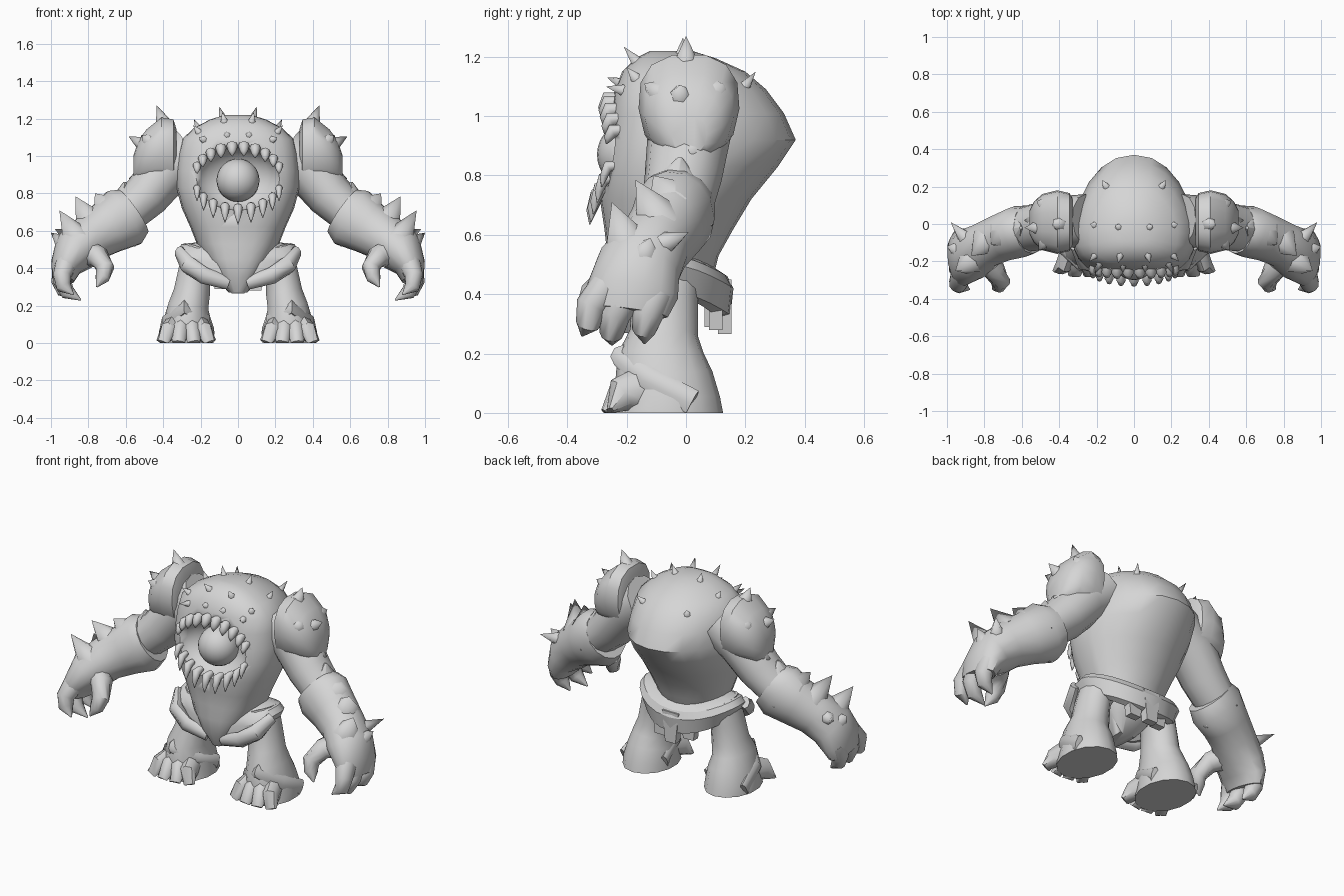
import bpy, bmesh, math
from mathutils import Vector
from mathutils.bvhtree import BVHTree

cube = bpy.data.objects.get("Cube")
if cube:
    bpy.data.objects.remove(cube, do_unlink=True)

STONE = bpy.data.materials.new("stone_grey")
STONE.use_nodes = True
GREY = (0.67, 0.67, 0.67, 1)
STONE.diffuse_color = GREY
STONE.node_tree.nodes["Principled BSDF"].inputs["Base Color"].default_value = GREY


def finish(name, bm, mirror=False, angle=45):
    bmesh.ops.recalc_face_normals(bm, faces=bm.faces)
    mesh = bpy.data.meshes.new(name)
    bm.to_mesh(mesh)
    bm.free()
    mesh.materials.append(STONE)
    obj = bpy.data.objects.new(name, mesh)
    bpy.context.collection.objects.link(obj)
    bpy.ops.object.select_all(action="DESELECT")
    obj.select_set(True)
    bpy.context.view_layer.objects.active = obj
    bpy.ops.object.shade_smooth_by_angle(angle=math.radians(angle))
    if mirror:
        obj.modifiers.new("mirror", "MIRROR")
    return obj


def skin(bm, rings):
    loops = [[bm.verts.new((p[0], p[1], max(p[2], 0))) for p in r] for r in rings]
    n = len(loops[0])
    for a, b in zip(loops, loops[1:]):
        for i in range(n):
            j = (i + 1) % n
            bm.faces.new((a[i], a[j], b[j], b[i]))
    bm.faces.new(loops[0][::-1])
    bm.faces.new(loops[-1])


def tube(bm, pts, ref=(0, 1, 0), n=10):
    # each point is x, y, z, radius along ref, radius across
    rings = []
    for i, p in enumerate(pts):
        a, b = pts[max(i - 1, 0)], pts[min(i + 1, len(pts) - 1)]
        t = (Vector(b[:3]) - Vector(a[:3])).normalized()
        u = Vector(ref)
        u = (u - t * u.dot(t)).normalized()
        v = t.cross(u)
        rings.append([Vector(p[:3]) + u * p[3] * math.cos(k * math.tau / n)
                      + v * p[4] * math.sin(k * math.tau / n) for k in range(n)])
    skin(bm, rings)


def tubes(name, paths, ref=(0, 1, 0), n=10):
    bm = bmesh.new()
    for p in paths:
        tube(bm, p, ref, n)
    return finish(name, bm, True)


def cone(bm, base, tip, r, n=6):
    base, tip = Vector(base), Vector(tip)
    d = (tip - base).normalized()
    u = d.orthogonal().normalized()
    v = d.cross(u)
    ring = [bm.verts.new(base + (u * math.cos(k * math.tau / n) + v * math.sin(k * math.tau / n)) * r)
            for k in range(n)]
    top = bm.verts.new(tip)
    bm.faces.new(ring[::-1])
    for k in range(n):
        bm.faces.new((ring[k], ring[(k + 1) % n], top))


def tree(obj):
    return BVHTree.FromPolygons([v.co.copy() for v in obj.data.vertices],
                                [tuple(p.vertices) for p in obj.data.polygons])


def spikes(name, bvh, tips, r, sink=0.02):
    # spikes grow from the closest point of the surface
    bm = bmesh.new()
    for tip in tips:
        tip = Vector(tip)
        base = bvh.find_nearest(tip)[0]
        cone(bm, base - (tip - base).normalized() * sink, tip, r)
    return finish(name, bm, True, 65)


def power(value, p):
    return math.copysign(abs(value) ** p, value)


def oval(w, front, back, z, n=24, mid=-0.05, dip=0):
    # boxy front half, ridged back half
    pts = []
    for k in range(n):
        c, s = math.cos(k * math.tau / n), math.sin(k * math.tau / n)
        px, py = (0.75, 0.75) if s < 0 else (0.92, 1.22)
        depth = (mid - front) if s < 0 else (back - mid)
        pts.append((w * power(c, px), mid + depth * power(s, py), z - dip * s * s))
    return pts


# torso
bm = bmesh.new()
skin(bm, [oval(*r) for r in (
    (.05, -.22, -.06, .27), (.12, -.255, .03, .35), (.18, -.27, .09, .45), (.22, -.265, .11, .53),
    (.255, -.275, .16, .62), (.3, -.29, .22, .72), (.33, -.285, .31, .83), (.33, -.27, .37, .92),
    (.32, -.255, .33, 1.01), (.3, -.24, .27, 1.09), (.235, -.215, .2, 1.15),
    (.15, -.17, .1, 1.195), (.07, -.12, .02, 1.22))])
torso = finish("torso", bm)
body = tree(torso)

# mouth cavity cut into the torso
bm = bmesh.new()
bmesh.ops.create_uvsphere(bm, u_segments=24, v_segments=14, radius=1)
for v in bm.verts:
    v.co = (v.co.x * .23, v.co.y * .15 - .28, v.co.z * .17 + .88)
cutter = finish("mouth_cutter", bm)
cutter.hide_render = True
cut = torso.modifiers.new("mouth", "BOOLEAN")
cut.object, cut.operation, cut.solver = cutter, "DIFFERENCE", "EXACT"
bpy.context.view_layer.objects.active = torso
bpy.ops.object.modifier_apply(modifier="mouth")
bpy.data.objects.remove(cutter, do_unlink=True)

# eyeball
bm = bmesh.new()
bmesh.ops.create_uvsphere(bm, u_segments=24, v_segments=14, radius=.115)
bmesh.ops.translate(bm, verts=bm.verts, vec=(0, -.185, .87))
finish("eyeball", bm)


# teeth around the rim of the mouth, longest in the middle
def teeth(name, count, sign, length, radius):
    bm = bmesh.new()
    for i in range(count):
        a = (i / (count - 1) * 2 - 1) * 1.2
        x, z = .235 * math.sin(a), .88 + sign * .165 * math.cos(a)
        y = body.ray_cast(Vector((x, -2, z)), Vector((0, 1, 0)))[0].y
        big = .6 + .4 * math.cos(a)
        r, drop = radius * big, length * big
        tube(bm, [(x, y + .03, z + .015, r * .7, r * .7), (x, y - .015, z + .01, r, r),
                  (x, y - .03, z - drop * .45, r * .65, r * .65),
                  (x, y - .035, z - drop, .002, .002)], (1, 0, 0), 8)
    finish(name, bm, angle=70)


teeth("upper_teeth", 10, 1, .045, .031)
teeth("lower_teeth", 9, -1, .08, .026)

# spikes on the back and brow
spikes("body_spikes", body, [
    (.1, -.01, 1.265), (.085, -.21, 1.235), (.235, 0, 1.195), (.24, -.2, 1.165),
    (.17, .235, 1.15), (.06, -.265, 1.13), (.21, -.27, 1.1)], .025)

# cloth around the hips, with torn strips behind
bm = bmesh.new()
skin(bm, [oval(*r, dip=d) for r, d in (
    ((.2, -.2, .08, .54), .04), ((.3, -.22, .14, .53), .07), ((.325, -.235, .16, .5), .08),
    ((.28, -.235, .15, .41), .08), ((.25, -.2, .11, .4), .08), ((.18, -.16, .06, .43), .06))])
finish("hip_cloth", bm, angle=30)
bm = bmesh.new()
for x, y, low in ((-.09, .085, .29), (0, .13, .265), (.09, .1, .28)):
    box = bmesh.ops.create_cube(bm, size=1)["verts"]
    for v in box:
        taper = .07 if v.co.z < 0 else .11
        v.co = (x + v.co.x * taper, y + v.co.y * .045, (low + .45) / 2 + v.co.z * (.45 - low))
finish("torn_strips", bm)
# folds crossing from the hips to the crotch
tubes("hip_folds", [[(.315, -.12, .49, .035, .025), (.27, -.21, .42, .05, .04),
                     (.18, -.235, .36, .045, .035), (.05, -.22, .32, .035, .025)]], (0, 0, 1), 8)

# legs
tubes("leg", [[(.19, -.06, .5, .11, .1), (.232, -.07, .38, .11, .09), (.247, -.075, .27, .115, .1),
               (.265, -.085, .2, .145, .11), (.27, -.075, .12, .165, .13),
               (.275, -.065, .04, .18, .145), (.275, -.065, .0, .19, .148)]], (0, 1, 0), 14)
tubes("toes", [[(x * .7 + .08, -.14, .08, .05, .08), (x, -.22, .06, .046, .06),
                (x + (x - .28) * .3, -.285 + abs(x - .28) * .3, .004, .035, .012)]
               for x in (.18, .245, .31, .375)], (1, 0, 0), 8)
# chevron plate over each foot
tubes("foot_plate", [[(.405, .02, .03, .05, .02), (.375, -.13, .11, .05, .035),
                      (.285, -.21, .19, .04, .045), (.18, -.15, .12, .045, .035),
                      (.145, .0, .05, .045, .02)]], (0, 0, 1), 8)

# arms
tubes("upper_arm", [[(.25, .02, 1.02, .14, .14), (.38, .01, .93, .14, .14),
                     (.49, -.01, .79, .13, .125), (.6, -.03, .69, .12, .11)]], n=12)
forearm = tubes("forearm", [[(.56, -.03, .705, .13, .14), (.61, -.04, .67, .14, .17),
                             (.7, -.07, .615, .13, .145), (.79, -.11, .56, .125, .13),
                             (.87, -.16, .49, .145, .125), (.92, -.18, .41, .155, .085),
                             (.935, -.19, .34, .13, .06)]], n=14)
# raised points of the elbow guard
tubes("elbow_points", [
    [(.65, -.04, .64, .13, .08), (.62, -.03, .76, .1, .06), (.605, -.02, .86, .008, .008)],
    [(.62, -.05, .64, .11, .08), (.575, -.05, .57, .08, .05), (.545, -.05, .52, .01, .01)]], n=8)
spikes("forearm_shards", tree(forearm), [
    (.765, -.11, .8), (.87, -.17, .785), (.955, -.25, .71)], .085, .06)
spikes("hand_spikes", tree(forearm), [(.98, .01, .61), (1.0, -.12, .59)], .045, .03)

# clawed fingers and thumb
tubes("fingers", [
    [(.92, -.27, .42, .06, .06), (.94, -.32, .36, .052, .05), (.93, -.33, .3, .042, .042), (.88, -.35, .26, .004, .004)],
    [(.93, -.2, .4, .06, .06), (.94, -.24, .33, .052, .05), (.91, -.25, .27, .042, .042), (.84, -.25, .23, .004, .004)],
    [(.93, -.1, .4, .06, .06), (.95, -.13, .33, .052, .05), (.93, -.14, .28, .042, .042), (.88, -.14, .235, .004, .004)],
    [(.83, -.16, .49, .075, .08), (.745, -.25, .46, .06, .06), (.71, -.31, .4, .05, .05),
     (.725, -.33, .35, .04, .04), (.755, -.35, .3, .004, .004)]], n=10)

# shoulder pads, lofted outwards from the torso
bm = bmesh.new()
pad_rings = []
for x, low, high, depth in ((.33, .86, 1.15, .13), (.345, .83, 1.2, .155), (.41, .84, 1.21, .17),
                            (.49, .85, 1.145, .15), (.535, .85, 1.08, .11), (.56, .87, 1.0, .06)):
    pad_rings.append([(x, depth * power(math.cos(a), .8) * (1 + .1 * math.sin(a)) + .01,
                       (low + high) / 2 + (high - low) / 2 * power(math.sin(a), .9))
                      for a in (k * math.tau / 14 for k in range(14))])
skin(bm, pad_rings)
pad = finish("shoulder_pad", bm, True, 35)
spikes("shoulder_spikes", tree(pad), [
    (.435, 0, 1.27), (.585, -.02, 1.105), (.51, -.14, 1.11), (.52, .12, 1.11), (.585, .02, .88)], .04)
